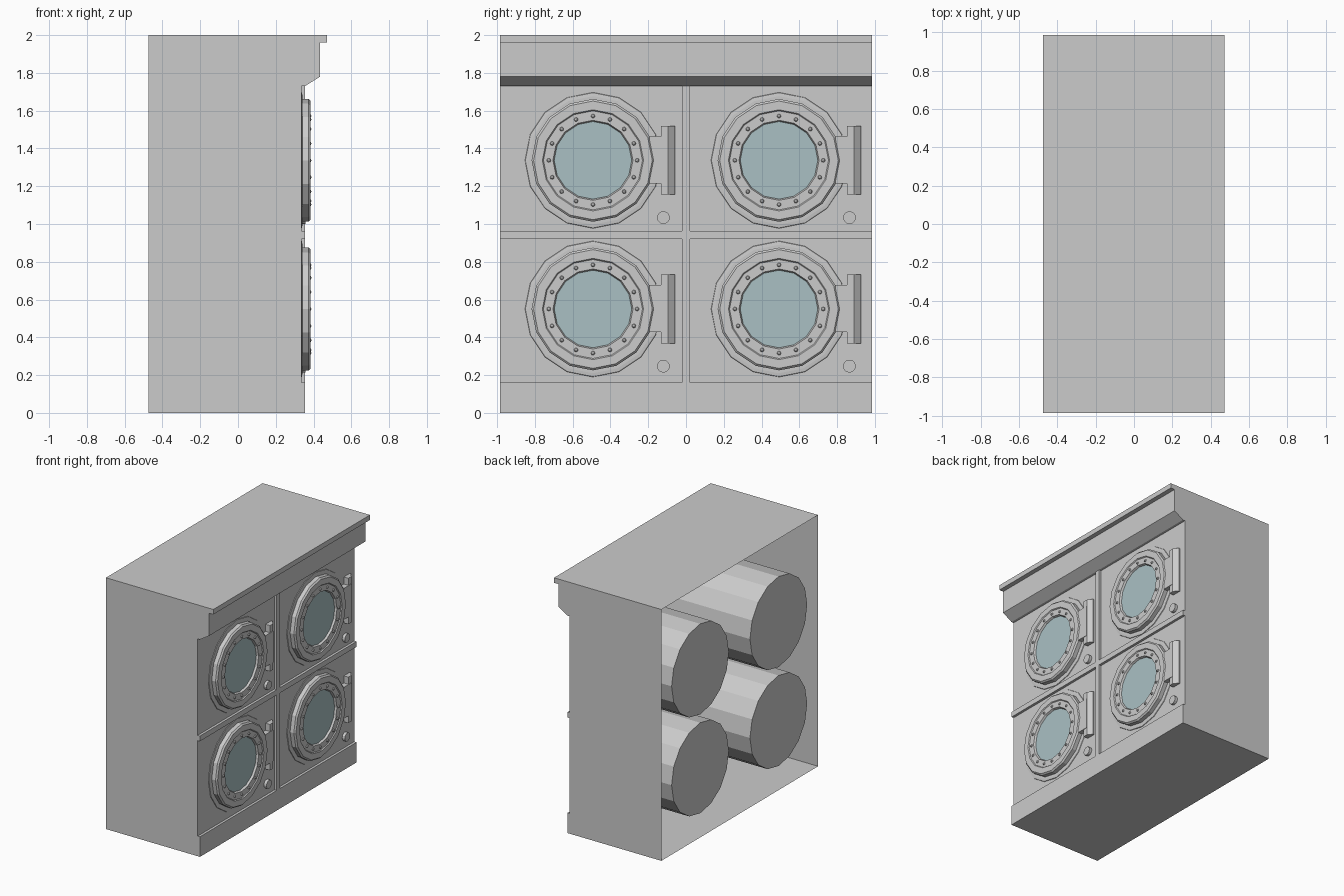
import bpy, bmesh, math
from mathutils import Matrix

if "Cube" in bpy.data.objects:
    bpy.data.objects.remove(bpy.data.objects["Cube"])

HALF_Y = 0.985
BACK = -0.473
PANEL = 0.335      # recessed door panel
TRIM = 0.355       # base and divider face
SIDES = 16


def finish(name, bm, mat=None):
    bmesh.ops.recalc_face_normals(bm, faces=bm.faces)
    me = bpy.data.meshes.new(name)
    bm.to_mesh(me)
    bm.free()
    ob = bpy.data.objects.new(name, me)
    bpy.context.collection.objects.link(ob)
    if mat:
        me.materials.append(mat)
    return ob


def box(name, x0, x1, y0, y1, z0, z1):
    bm = bmesh.new()
    m = Matrix.Translation(((x0 + x1) / 2, (y0 + y1) / 2, (z0 + z1) / 2))
    m = m @ Matrix.Diagonal((x1 - x0, y1 - y0, z1 - z0, 1))
    bmesh.ops.create_cube(bm, size=1, matrix=m)
    return finish(name, bm)


def lathe(name, profile, cy, cz, n=SIDES, cap=False, mat=None):
    """Revolve (x, radius) points about the x direction; cap closes the last ring."""
    bm = bmesh.new()
    rings = []
    for x, r in profile:
        rings.append([bm.verts.new((x, cy + r * math.sin(math.tau * i / n),
                                    cz + r * math.cos(math.tau * i / n))) for i in range(n)])
    for a, b in zip(rings, rings[1:]):
        for i in range(n):
            j = (i + 1) % n
            bm.faces.new((a[i], a[j], b[j], b[i]))
    if cap:
        bm.faces.new(rings[-1])
    ob = finish(name, bm, mat)
    return ob


glass_mat = bpy.data.materials.new("door_glass")
glass_mat.diffuse_color = (0.40, 0.53, 0.55, 1)
glass_mat.use_nodes = True
glass_mat.node_tree.nodes["Principled BSDF"].inputs["Base Color"].default_value = glass_mat.diffuse_color

# Cabinet shell: side profile swept across y, open at the back
profile = [(BACK, 0), (TRIM, 0), (TRIM, 0.16), (PANEL, 0.16), (PANEL, 0.92), (TRIM, 0.92),
           (TRIM, 0.962), (PANEL, 0.962), (PANEL, 1.73), (TRIM, 1.73), (0.435, 1.78),
           (0.435, 1.96), (0.472, 1.96), (0.472, 2.0), (BACK, 2.0)]
bm = bmesh.new()
left = [bm.verts.new((x, -HALF_Y, z)) for x, z in profile]
right = [bm.verts.new((x, HALF_Y, z)) for x, z in profile]
for i in range(len(profile) - 1):
    bm.faces.new((left[i], left[i + 1], right[i + 1], right[i]))
bm.faces.new(left)
bm.faces.new(right)
finish("cabinet_shell", bm)

# Vertical divider between the door columns
for z0, z1 in ((0.16, 0.92), (0.962, 1.73)):
    box("vertical_divider", PANEL - 0.005, TRIM, -0.021, 0.021, z0, z1)


def washer(cy, cz):
    # Drum reaching to the open back
    lathe("drum", [(PANEL - 0.002, 0.36), (BACK + 0.003, 0.36)], cy, cz, cap=True)
    # Shallow door seat and rounded door ring
    lathe("door_ring", [(PANEL, 0.36), (0.339, 0.358), (0.341, 0.34), (0.341, 0.325),
                        (0.374, 0.325), (0.385, 0.314), (0.385, 0.268), (0.378, 0.262),
                        (0.378, 0.212), (0.362, 0.205)], cy, cz)
    # Window
    lathe("door_glass", [(0.362, 0.206), (0.363, 0.204)], cy, cz, cap=True, mat=glass_mat)
    # Bolts around the window
    bm = bmesh.new()
    for i in range(16):
        a = math.tau * i / 16
        m = Matrix.Translation((0.378, cy + 0.234 * math.sin(a), cz + 0.234 * math.cos(a)))
        bmesh.ops.create_uvsphere(bm, u_segments=8, v_segments=4, radius=0.011,
                                  matrix=m @ Matrix.Rotation(math.pi / 2, 4, 'Y'))
    finish("window_bolts", bm)
    # Latch arm and bevelled latch block
    box("latch_arm", PANEL, 0.378, cy + 0.30, cy + 0.398, cz - 0.122, cz + 0.127)
    bm = bmesh.new()
    pts = [(PANEL, 0.36), (0.374, 0.36), (0.374, 0.398), (0.345, 0.434), (PANEL, 0.434)]
    f = bm.faces.new([bm.verts.new((x, cy + y, cz - 0.182)) for x, y in pts])
    ext = bmesh.ops.extrude_face_region(bm, geom=[f], use_keep_orig=True)
    bmesh.ops.translate(bm, vec=(0, 0, 0.365),
                        verts=[v for v in ext["geom"] if isinstance(v, bmesh.types.BMVert)])
    finish("latch_block", bm)
    # Round button below the latch
    lathe("button", [(PANEL, 0.034), (0.358, 0.034)], cy + 0.373, cz - 0.303, n=12, cap=True)


for cy in (-0.4925, 0.4925):
    for cz in (0.55, 1.337):
        washer(cy, cz)
